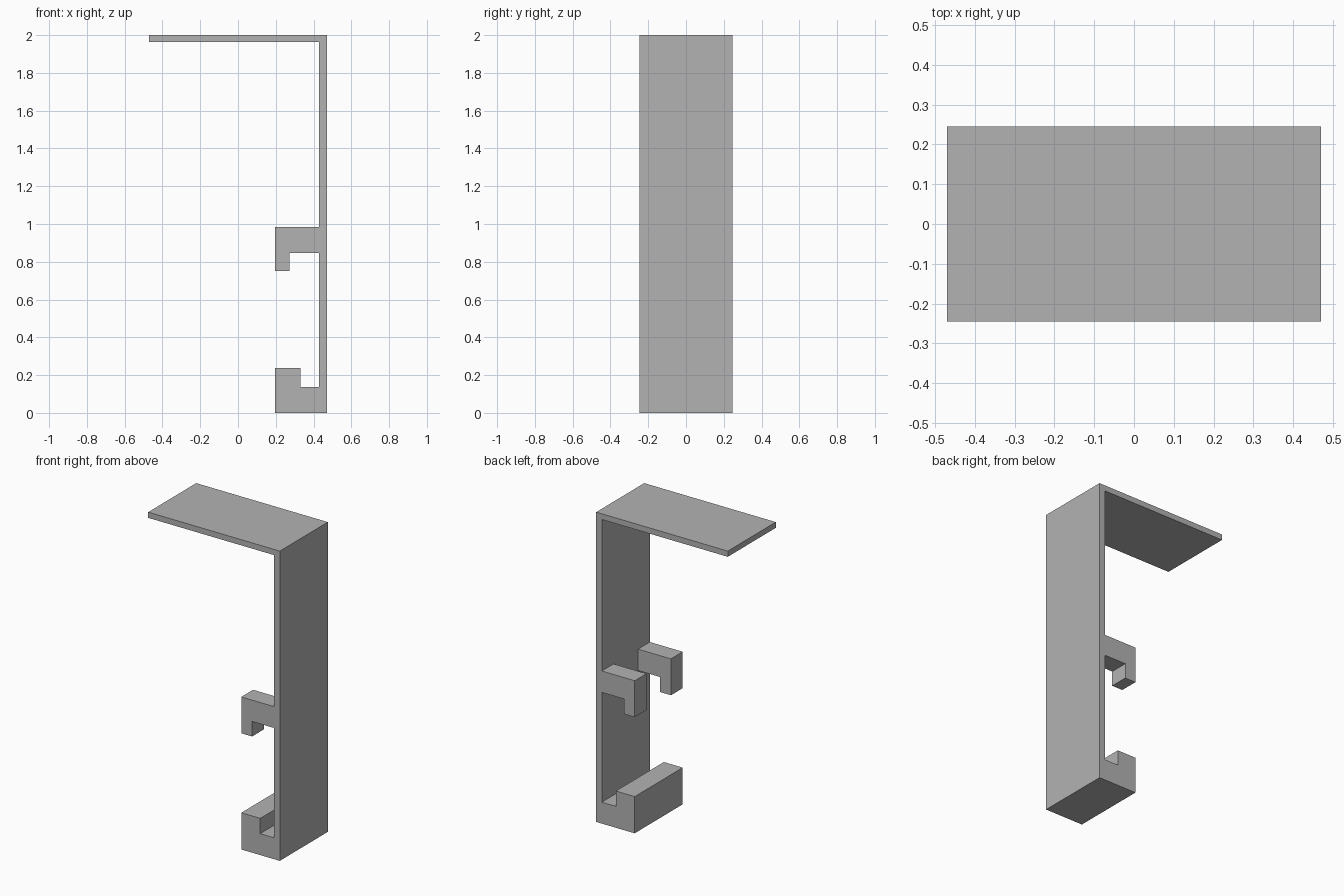
import bpy
import bmesh

cube = bpy.data.objects.get("Cube")
if cube:
    bpy.data.objects.remove(cube, do_unlink=True)

grey = bpy.data.materials.new("plain_grey")
grey.use_nodes = True
grey.diffuse_color = (0.45, 0.45, 0.45, 1)
grey.node_tree.nodes["Principled BSDF"].inputs["Base Color"].default_value = grey.diffuse_color


def extrude_profile(name, profile, y_front, y_back):
    """Extrude a closed (x, z) outline along y into a solid part."""
    bm = bmesh.new()
    face = bm.faces.new([bm.verts.new((x, y_front, z)) for x, z in profile])
    result = bmesh.ops.extrude_face_region(bm, geom=[face])
    moved = [v for v in result["geom"] if isinstance(v, bmesh.types.BMVert)]
    bmesh.ops.translate(bm, vec=(0, y_back - y_front, 0), verts=moved)
    bmesh.ops.recalc_face_normals(bm, faces=bm.faces)
    mesh = bpy.data.meshes.new(name)
    bm.to_mesh(mesh)
    bm.free()
    mesh.materials.append(grey)
    obj = bpy.data.objects.new(name, mesh)
    bpy.context.collection.objects.link(obj)
    return obj


half_depth = 0.245
outer, inner, hook_end = 0.47, 0.43, 0.195

# Upright plate with the top shelf and the upturned bottom lip in one outline
bracket = [(-outer, 2), (-outer, 1.963), (inner, 1.963), (inner, 0.138),
           (0.33, 0.138), (0.33, 0.237), (hook_end, 0.237), (hook_end, 0),
           (outer, 0), (outer, 2)]
extrude_profile("bracket", bracket, -half_depth, half_depth)

# Pair of downturned hooks, one at each edge of the upright
hook = [(inner, 0.985), (hook_end, 0.985), (hook_end, 0.75),
        (0.272, 0.75), (0.272, 0.847), (inner, 0.847)]
hook_width = 0.12
extrude_profile("front_hook", hook, -half_depth, -half_depth + hook_width)
extrude_profile("back_hook", hook, half_depth - hook_width, half_depth)
